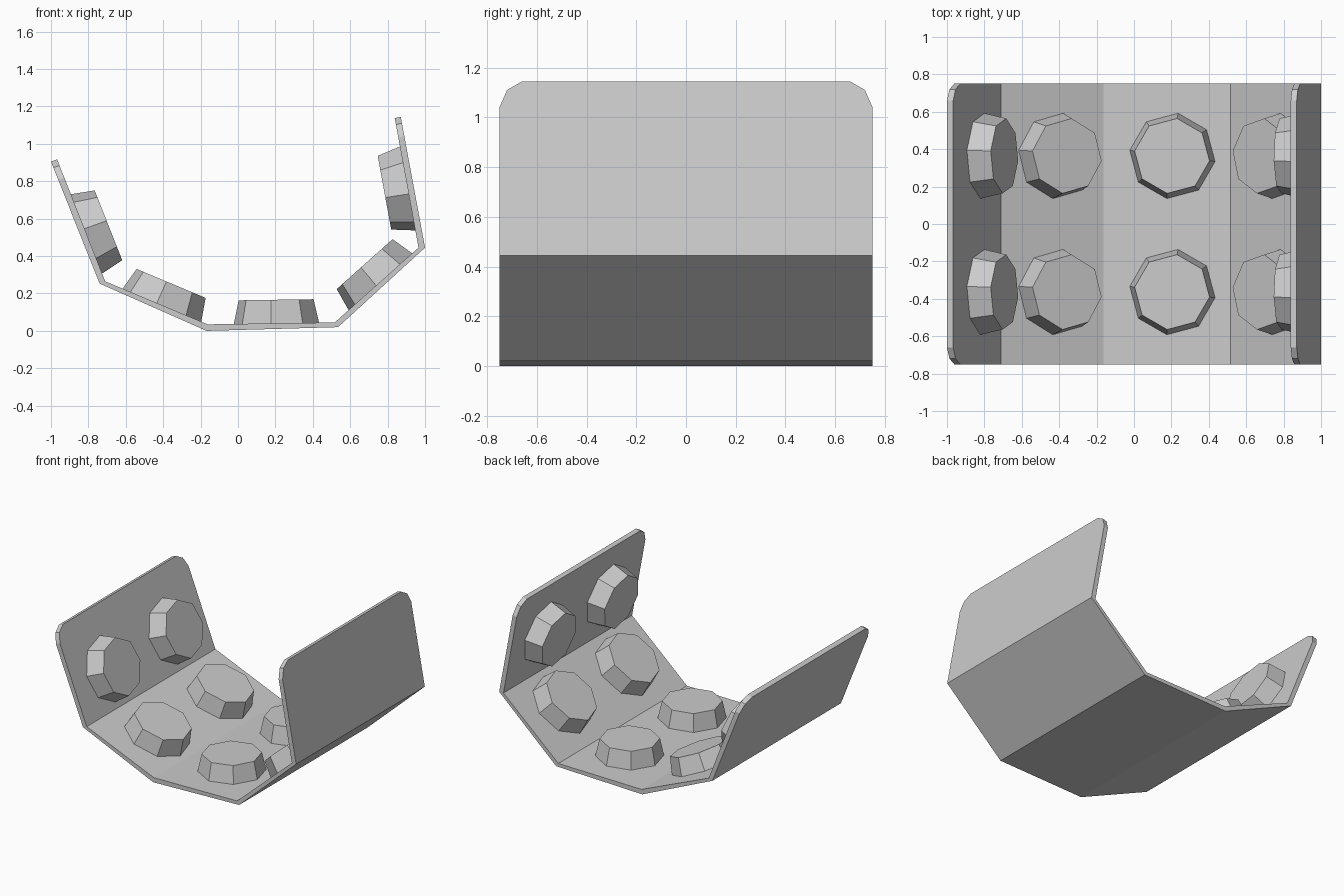
import bpy
import bmesh
from math import cos, sin, radians
from mathutils import Vector

cube = bpy.data.objects.get("Cube")
if cube:
    bpy.data.objects.remove(cube, do_unlink=True)

grey = bpy.data.materials.new("plain_grey")
grey.use_nodes = True
grey.diffuse_color = (0.6, 0.6, 0.6, 1)
grey.node_tree.nodes["Principled BSDF"].inputs["Base Color"].default_value = (0.6, 0.6, 0.6, 1)

HALF = 0.75

# Folded profile as (x, z): outer skin and inner skin
outer = [Vector(p) for p in [(-1, 0.905), (-0.74, 0.253), (-0.168, 0),
                             (0.535, 0.02), (1, 0.445), (0.87, 1.145)]]
inner = [Vector(p) for p in [(-0.967, 0.917), (-0.71, 0.265), (-0.162, 0.035),
                             (0.517, 0.045), (0.965, 0.445), (0.838, 1.137)]]


def finish(name, bm):
    bmesh.ops.recalc_face_normals(bm, faces=bm.faces)
    mesh = bpy.data.meshes.new(name)
    bm.to_mesh(mesh)
    bm.free()
    mesh.materials.append(grey)
    ob = bpy.data.objects.new(name, mesh)
    bpy.context.collection.objects.link(ob)
    return ob


def rounded_end(end, nxt):
    """Stations (outer, inner, half width) cutting the corners of a free end."""
    stations = []
    for dist, half in [(0, 0.66), (0.035, 0.72), (0.105, HALF)]:
        pair = [s[end] + (s[nxt] - s[end]).normalized() * dist for s in (outer, inner)]
        stations.append((*pair, half))
    return stations


# Folded plate lofted along its profile
stations = rounded_end(0, 1)
stations += [(outer[i], inner[i], HALF) for i in range(1, 5)]
stations += reversed(rounded_end(5, 4))
bm = bmesh.new()
rings = []
for o, i, h in stations:
    corners = [(o, -h), (o, h), (i, h), (i, -h)]
    rings.append([bm.verts.new((p.x, y, p.y)) for p, y in corners])
for a, b in zip(rings, rings[1:]):
    for k in range(4):
        n = (k + 1) % 4
        bm.faces.new((a[k], a[n], b[n], b[k]))
bm.faces.new(rings[0])
bm.faces.new(rings[-1])
finish("folded_plate", bm)


# Eight-sided tapered studs, two on each panel
def stud(name, centre, along, normal, y):
    bm = bmesh.new()
    loops = []
    for radius, height in [(0.231, -0.006), (0.23, 0), (0.202, 0.126)]:
        loop = []
        for k in range(8):
            a = radians(45 * k - 7.5)
            p = centre + along * radius * cos(a) + normal * height
            loop.append(bm.verts.new((p.x, y + radius * sin(a), p.y)))
        loops.append(loop)
    for a, b in zip(loops, loops[1:]):
        for k in range(8):
            n = (k + 1) % 8
            bm.faces.new((a[k], a[n], b[n], b[k]))
    bm.faces.new(loops[0])
    bm.faces.new(loops[-1])
    finish(name, bm)


panels = ["right_wall", "right_slope", "floor", "left_slope", "left_wall"]
offsets = [0.078, 0.032, 0.028, 0.027, -0.03]
for i, (panel, offset) in enumerate(zip(panels, offsets)):
    along = (inner[i + 1] - inner[i]).normalized()
    normal = Vector((-along.y, along.x))
    centre = (inner[i] + inner[i + 1]) / 2 + along * offset
    for row, y in (("front", -0.364), ("back", 0.364)):
        stud(f"{panel}_{row}_stud", centre, along, normal, y)
